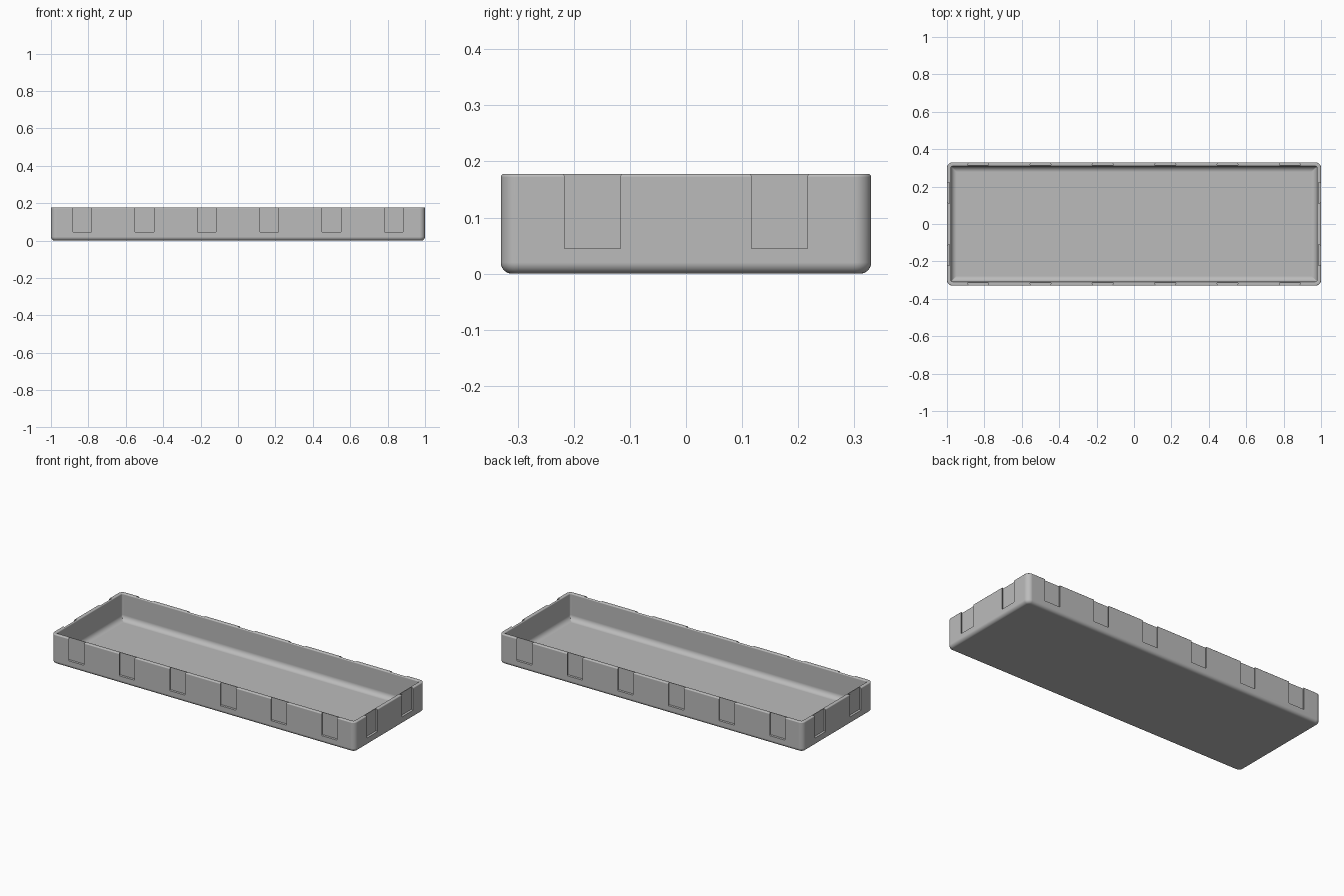
import bpy, bmesh
from math import sin, cos, pi

default = bpy.data.objects.get("Cube")
if default:
    bpy.data.objects.remove(default, do_unlink=True)

HX, HY, H = 1.0, 0.33, 0.178      # half length, half width, height
CORNER = 0.03                     # plan corner radius
WALL, FLOOR = 0.022, 0.022
SEG = 8

grey = bpy.data.materials.new("plain_grey")
grey.use_nodes = True
COLOUR = (0.5, 0.5, 0.5, 1)
grey.diffuse_color = COLOUR
grey.node_tree.nodes["Principled BSDF"].inputs["Base Color"].default_value = COLOUR


def arc(cx, cz, r, start, end):
    """Quarter arc in (inset, height) space."""
    steps = [start + (end - start) * i / SEG for i in range(SEG + 1)]
    return [(cx + r * cos(a), cz + r * sin(a)) for a in steps]


def ring(bm, inset, z):
    """Rounded rectangle of vertices, shrunk by inset."""
    r = max(CORNER - inset, 0.003)
    verts = []
    for q, (sx, sy) in enumerate([(1, 1), (-1, 1), (-1, -1), (1, -1)]):
        for i in range(SEG + 1):
            a = (q + i / SEG) * pi / 2
            verts.append(bm.verts.new((sx * (HX - inset - r) + r * cos(a),
                                       sy * (HY - inset - r) + r * sin(a), z)))
    return verts


def make_object(name, bm):
    bmesh.ops.recalc_face_normals(bm, faces=bm.faces)
    mesh = bpy.data.meshes.new(name)
    bm.to_mesh(mesh)
    bm.free()
    obj = bpy.data.objects.new(name, mesh)
    bpy.context.collection.objects.link(obj)
    mesh.materials.append(grey)
    return obj


# Tray section: bottom fillet, outer wall, rounded rim, inner wall, floor fillet
BASE_R, RIM_R, COVE_R = 0.02, 0.006, 0.03
profile = (arc(BASE_R, BASE_R, BASE_R, 1.5 * pi, pi)
           + arc(RIM_R, H - RIM_R, RIM_R, pi, pi / 2)
           + arc(WALL - RIM_R, H - RIM_R, RIM_R, pi / 2, 0)
           + arc(WALL + COVE_R, FLOOR + COVE_R, COVE_R, pi, 1.5 * pi))
bm = bmesh.new()
rings = [ring(bm, *p) for p in profile]
for lower, upper in zip(rings, rings[1:]):
    n = len(lower)
    for i in range(n):
        j = (i + 1) % n
        bm.faces.new((lower[i], lower[j], upper[j], upper[i]))
bm.faces.new(rings[0])
bm.faces.new(rings[-1])
tray = make_object("tray", bm)

# Dovetail clip slots, open at the rim and undercut towards the inside
SLOT_Z, SLOT_DEPTH, MOUTH, BACK = 0.045, 0.014, 0.05, 0.057
OUT = 0.01
flare = (BACK - MOUTH) / SLOT_DEPTH * OUT
bm = bmesh.new()


def slot(place):
    """place maps (along wall, outward distance) to x, y."""
    outline = [(-BACK, -SLOT_DEPTH), (BACK, -SLOT_DEPTH),
               (MOUTH - flare, OUT), (flare - MOUTH, OUT)]
    low, high = [[bm.verts.new((*place(t, d), z)) for t, d in outline]
                 for z in (SLOT_Z, H + 0.05)]
    bm.faces.new(low)
    bm.faces.new(high)
    for i in range(4):
        j = (i + 1) % 4
        bm.faces.new((low[i], low[j], high[j], high[i]))


for side in (-1, 1):
    for k in range(6):
        x = (2 * k - 5) / 6
        slot(lambda t, d: (x + t, side * (HY + d)))
    for y in (-1 / 6, 1 / 6):
        slot(lambda t, d: (side * (HX + d), y + t))
cutter = make_object("slot_cutter", bm)
cutter.hide_render = True

cut = tray.modifiers.new("slots", "BOOLEAN")
cut.operation = "DIFFERENCE"
cut.solver = "EXACT"
cut.object = cutter
bpy.ops.object.select_all(action="DESELECT")
tray.select_set(True)
bpy.context.view_layer.objects.active = tray
bpy.ops.object.modifier_apply(modifier=cut.name)
bpy.data.objects.remove(cutter, do_unlink=True)

# Smooth fillets with crisp slot edges
bpy.ops.object.shade_smooth_by_angle(angle=pi / 6)
weighted = tray.modifiers.new("flat_walls", "WEIGHTED_NORMAL")
weighted.keep_sharp = True
